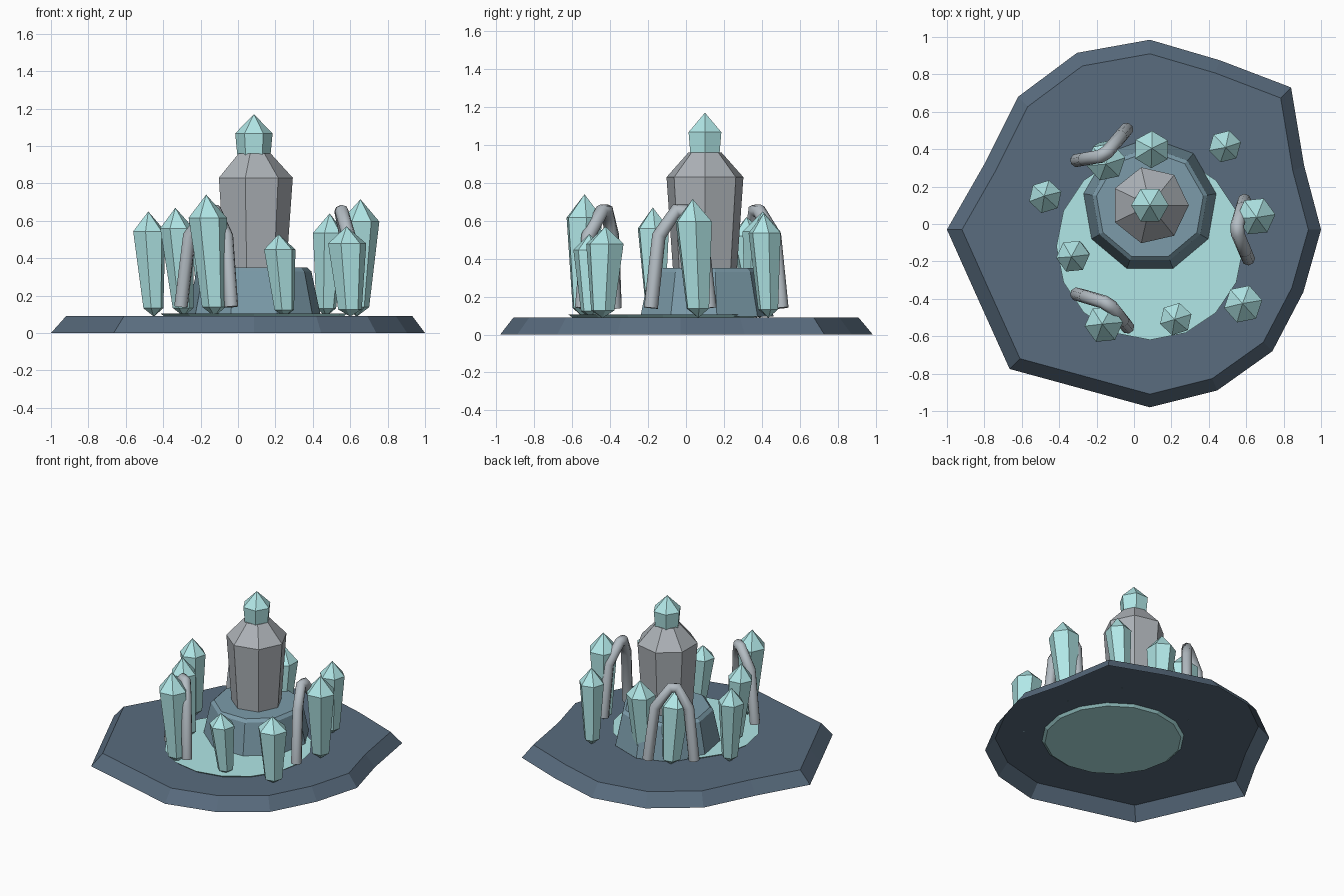
import bpy, bmesh, math
from mathutils import Vector

if "Cube" in bpy.data.objects:
    bpy.data.objects.remove(bpy.data.objects["Cube"])


def material(name, rgb):
    m = bpy.data.materials.new(name)
    m.diffuse_color = (*rgb, 1)
    m.use_nodes = True
    m.node_tree.nodes["Principled BSDF"].inputs["Base Color"].default_value = m.diffuse_color
    return m


SLATE = material("slate", (0.10, 0.15, 0.21))
STONE = material("blue_stone", (0.20, 0.33, 0.40))
CRYSTAL = material("crystal", (0.44, 0.80, 0.80))
URN = material("urn_grey", (0.42, 0.45, 0.48))
TUBE = material("tube_grey", (0.45, 0.50, 0.54))


def loft(name, rings, mat, bottom=True, top=True):
    """Skin a list of rings; a ring of one point makes a tip."""
    bm = bmesh.new()
    vs = [[bm.verts.new(p) for p in ring] for ring in rings]
    for a, b in zip(vs, vs[1:]):
        n = max(len(a), len(b))
        for i in range(n):
            j = (i + 1) % n
            if len(a) == 1:
                bm.faces.new((a[0], b[j], b[i]))
            elif len(b) == 1:
                bm.faces.new((a[i], a[j], b[0]))
            else:
                bm.faces.new((a[i], a[j], b[j], b[i]))
    if bottom and len(vs[0]) > 2:
        bm.faces.new(vs[0][::-1])
    if top and len(vs[-1]) > 2:
        bm.faces.new(vs[-1])
    me = bpy.data.meshes.new(name)
    bm.to_mesh(me)
    bm.free()
    me.materials.append(mat)
    ob = bpy.data.objects.new(name, me)
    bpy.context.collection.objects.link(ob)
    return ob


def ring(c, r, n, phase=0):
    if r == 0:
        return [Vector(c)]
    return [Vector(c) + Vector((r * math.cos(phase + math.tau * i / n),
                                r * math.sin(phase + math.tau * i / n), 0))
            for i in range(n)]


def turned(name, centre, profile, n, mat, phase=0):
    return loft(name, [ring((*centre, z), r, n, phase) for r, z in profile], mat)


# Irregular rock slab, a bevelled shell open underneath
outline = [(.085, -.98), (.445, -.89), (.74, -.68), (.905, -.365), (1, -.03),
           (.91, .31), (.84, .73), (.46, .875), (.085, .985), (-.305, .915),
           (-.62, .68), (-.80, .32), (-1, -.03), (-.85, -.365), (-.665, -.775)]
C = Vector((.085, -.03, 0))
foot = [Vector((x, y, 0)) for x, y in outline]
lid = [C + (p - C) * .926 + Vector((0, 0, .09)) for p in foot]
loft("rock_slab", [foot, lid], SLATE, bottom=False)

# Pool, pedestal and urn
turned("pool", (.085, -.12), [(.46, .075), (.50, .105)], 16, CRYSTAL)
turned("pedestal", (.085, .1), [(.362, .095), (.312, .33), (.29, .35)], 9, STONE,
       math.pi / 2)
turned("urn", (.085, .1), [(.173, .34), (.208, .83), (.09, .96)], 7, URN)


def crystal(name, base, tip, r, phase=0.0):
    base, tip = Vector(base), Vector(tip)
    rings = [ring(base.lerp(tip, t), r * k, 6, phase)
             for t, k in ((0, 0), (.08, .62), (.81, 1), (1, 0))]
    return loft(name, rings, CRYSTAL)


# Crystals: one on the urn, nine around it
crystal("urn_crystal", (.085, .1, .63), (.085, .1, 1.17), .1)
around = [
    ((-.125, -.54), (-.17, -.535, .74), .103, .1),
    ((.25, -.50), (.217, -.51, .53), .088, .3),
    ((.60, -.44), (.58, -.425, .57), .104, .2),
    ((.635, .065), (.655, .035, .715), .105, .1),
    ((.47, .435), (.49, .41, .64), .088, .25),
    ((.09, .37), (.095, .405, .65), .1, .5),
    ((-.15, .39), (-.15, .32, .62), .105, .2),
    ((-.45, .13), (-.48, .15, .65), .09, .3),
    ((-.29, -.16), (-.335, -.175, .67), .09, .1),
]
for i, (b, tip, r, ph) in enumerate(around):
    crystal(f"crystal_{i + 1}", (*b, .088), tip, r, ph)


def arch(name, a, apex, b, r=.037):
    """Arched tube swept along five points with mitred bends."""
    a, apex, b = Vector((*a, .14)), Vector((*apex, .685)), Vector((*b, .14))

    def knee(p):
        q = p.lerp(apex, .27)
        q.z = .52
        return q
    near = [apex.lerp(knee(p), .2) for p in (a, b)]
    pts = [a, knee(a), near[0], near[1], knee(b), b]
    side = (a - b).cross(Vector((0, 0, 1))).normalized()
    rings = []
    for i, p in enumerate(pts):
        d_in = (p - pts[i - 1]).normalized() if i else (pts[1] - p).normalized()
        d_out = (pts[i + 1] - p).normalized() if i < len(pts) - 1 else d_in
        t = (d_in + d_out).normalized()
        u = (side - t * side.dot(t)).normalized()
        v = t.cross(u)
        rings.append([p + r * (u * math.cos(math.tau * k / 8)
                               + v * math.sin(math.tau * k / 8)) for k in range(8)])
    ob = loft(name, rings, TUBE)
    bpy.ops.object.select_all(action='DESELECT')
    ob.select_set(True)
    bpy.context.view_layer.objects.active = ob
    bpy.ops.object.shade_smooth_by_angle(angle=math.radians(50))
    return ob


# Three arched tubes
arch("front_arch", (-.305, -.375), (-.135, -.425), (-.035, -.55))
arch("right_arch", (.59, .125), (.545, -.03), (.61, -.185))
arch("back_arch", (-.305, .34), (-.16, .365), (-.04, .505))
